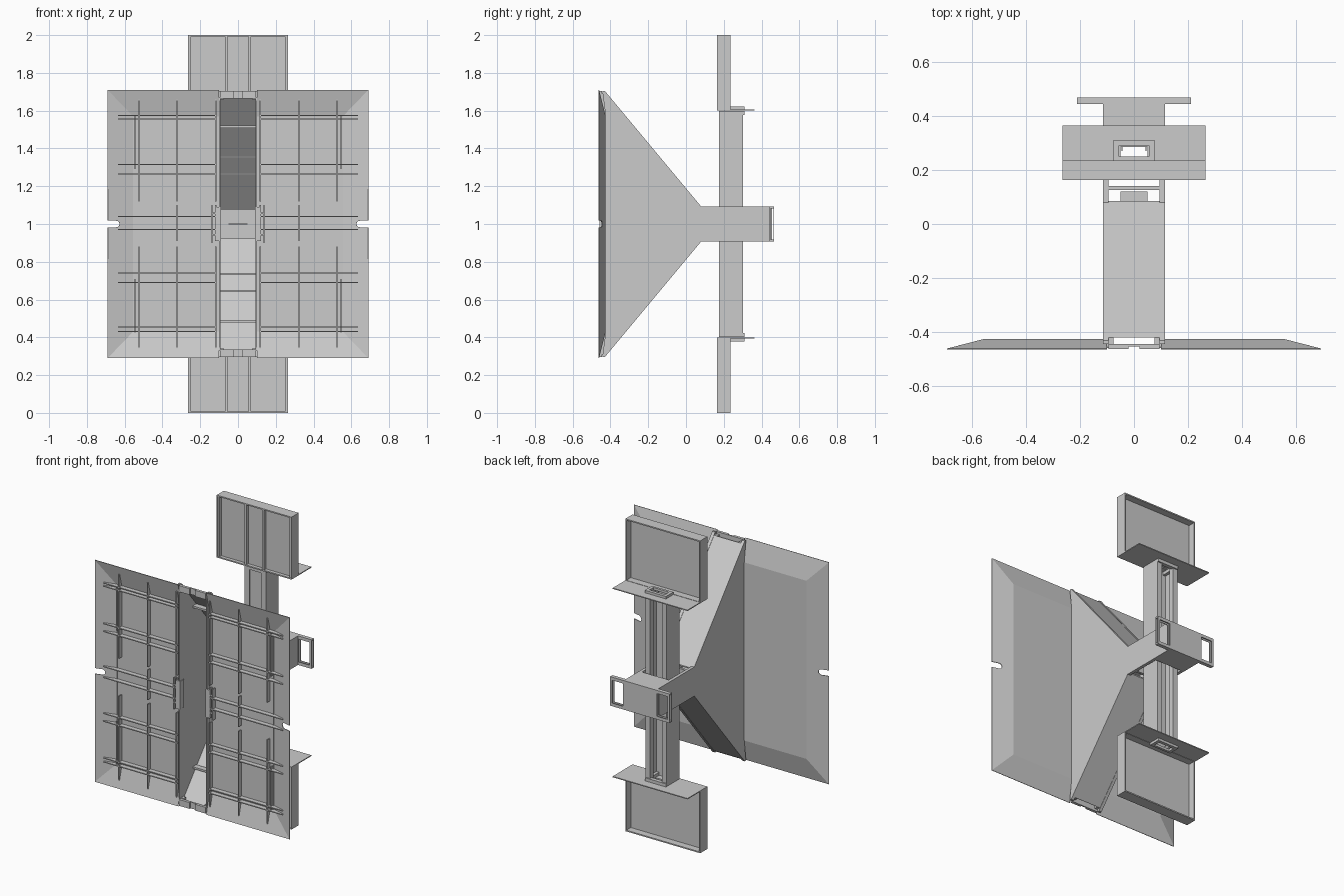
import bpy, bmesh, math
from mathutils import Vector

if "Cube" in bpy.data.objects:
    bpy.data.objects.remove(bpy.data.objects["Cube"])


def make(name, bm, thick=0, mirror=False):
    """Turn a bmesh into an object, optionally thickened and mirrored across x."""
    bmesh.ops.recalc_face_normals(bm, faces=bm.faces)
    me = bpy.data.meshes.new(name)
    bm.to_mesh(me)
    bm.free()
    ob = bpy.data.objects.new(name, me)
    bpy.context.collection.objects.link(ob)
    if thick:
        m = ob.modifiers.new("thickness", 'SOLIDIFY')
        m.thickness = thick
        m.offset = 0
    if mirror:
        m = ob.modifiers.new("mirror", 'MIRROR')
        m.use_mirror_merge = False
    return ob


def add_box(bm, x0, x1, y0, y1, z0, z1):
    vs = bmesh.ops.create_cube(bm, size=1)["verts"]
    for v in vs:
        v.co = Vector((x1 if v.co.x > 0 else x0, y1 if v.co.y > 0 else y0, z1 if v.co.z > 0 else z0))


def boxes(name, items, mirror=False, both=False):
    """Boxes as one object; both=True repeats them upside down about z = 1."""
    bm = bmesh.new()
    for b in items:
        add_box(bm, *b)
        if both:
            add_box(bm, *b[:4], 2 - b[5], 2 - b[4])
    return make(name, bm, mirror=mirror)


def add_prism(bm, pts, offset):
    """Extrude a closed outline of 3D points along offset."""
    f = bm.faces.new([bm.verts.new(p) for p in pts])
    r = bmesh.ops.extrude_face_region(bm, geom=[f])
    bmesh.ops.translate(bm, vec=offset, verts=[v for v in r["geom"] if isinstance(v, bmesh.types.BMVert)])


def ring(x0, x1, y0, y1, hx0, hx1, hy0, hy1, z0, z1):
    """Four boxes forming a flat plate with a rectangular hole."""
    return [(x0, x1, y0, hy0, z0, z1), (x0, x1, hy1, y1, z0, z1),
            (x0, hx0, hy0, hy1, z0, z1), (hx1, x1, hy0, hy1, z0, z1)]


# Shallow front pan: flat back, sloped borders, rounded side notch
RIM, BACK = -0.462, -0.427
XI, XO, ZI, ZO, SLOT = 0.555, 0.69, 0.57, 0.71, 0.1


def slope_y(x):
    return RIM + (BACK - RIM) * (XO - x) / (XO - XI)


bm = bmesh.new()
add = lambda pts: bm.faces.new([bm.verts.new((x, y, 1 + z)) for x, y, z in pts])
add([(SLOT, BACK, -ZI), (XI, BACK, -ZI), (XI, BACK, ZI), (SLOT, BACK, ZI)])
for s in (-1, 1):
    add([(SLOT, BACK, s * ZI), (XI, BACK, s * ZI), (XO, RIM, s * ZO), (SLOT, RIM, s * ZO)])
notch = [(XO, -0.018)] + [(0.645 - 0.018 * math.cos(a), 0.018 * math.sin(a))
                          for a in [math.radians(-90 + 30 * i) for i in range(7)]] + [(XO, 0.018)]
edge = [(XO, -ZO)] + notch + [(XO, ZO), (XI, ZI), (XI, -ZI)]
add([(x, slope_y(x), z) for x, z in edge])
bmesh.ops.remove_doubles(bm, verts=bm.verts, dist=0.0005)
make("front_pan", bm, 0.004, True)

# Horizontal rib pairs, pointed to follow the sloped border
bm = bmesh.new()
for z in (1.575, 1.555, 1.315, 1.265, 1.04, 0.97, 0.74, 0.69, 0.455, 0.43):
    add_prism(bm, [(x, y, z - 0.003) for x, y in
                   [(0.11, -0.458), (0.635, -0.458), (0.635, -0.449), (XI, -0.429), (0.11, -0.429)]],
              (0, 0, 0.006))
make("horizontal_ribs", bm, mirror=True)

# Vertical ribs in three lengths with small gaps
bm = bmesh.new()
for x in (0.118, 0.322, 0.525):
    for s in (-1, 1):
        add_prism(bm, [(x - 0.003, y, 1 + s * z) for y, z in
                       [(-0.458, 0.12), (-0.458, 0.66), (-0.45, 0.66), (-0.429, ZI), (-0.429, 0.12)]],
                  (0.006, 0, 0))
    if x < 0.5:
        add_box(bm, x - 0.003, x + 0.003, -0.458, -0.429, 0.91, 1.1)
make("vertical_ribs", bm, mirror=True)

# Small edge and centre brackets inside the pan
boxes("pan_edge_strips", [(0.543, 0.549, -0.45, -0.429, 1.29, 1.575),
                          (0.553, 0.556, -0.435, -0.425, 1.0, 1.57)], True, True)
boxes("centre_brackets", [(0.09, 0.115, -0.458, -0.42, 0.91, 1.09),
                          (0.115, 0.14, -0.455, -0.447, 0.94, 0.948),
                          (0.115, 0.14, -0.455, -0.447, 1.052, 1.06),
                          (0.134, 0.14, -0.458, -0.429, 0.9, 1.1)], True)
boxes("slot_rails", [(0.093, 0.101, -0.458, -0.425, 1.09, 1.67)], True, True)
boxes("slot_end_brackets", [(-0.095, -0.02, -0.462, -0.444, 1.665, 1.705),
                            (0.02, 0.095, -0.462, -0.444, 1.665, 1.705),
                            (-0.02, 0.02, -0.452, -0.444, 1.665, 1.705),
                            (-0.095, -0.075, -0.444, -0.42, 1.66, 1.69),
                            (0.075, 0.095, -0.444, -0.42, 1.66, 1.69)], both=True)

# Tapered support: triangular side walls running into the straight beam
bm = bmesh.new()
half = [(-0.425, 0.57), (-0.443, 0.705), (-0.43, 0.705), (0.08, 0.093), (0.455, 0.093)]
prof = half + [(y, -z) for y, z in reversed(half)]
add_prism(bm, [(0.095, y, 1 + z) for y, z in prof], (0.02, 0, 0))
make("support_side_walls", bm, mirror=True)

# Sloped covers above and below, with inner cross rungs
bm = bmesh.new()
for s in (-1, 1):
    add_prism(bm, [(-0.095, y, 1 + s * z) for y, z in
                   [(-0.42, 0.69), (0.085, 0.084), (0.085, 0.076), (-0.42, 0.682)]], (0.19, 0, 0))
make("sloped_covers", bm)
rungs = []
for z in (1.515, 1.355, 1.265):
    y = 0.08 - (z - 1.093) * 0.51 / 0.612
    rungs.append((-0.095, 0.095, y - 0.05, y - 0.015, z - 0.006, z + 0.006))
boxes("cross_rungs", rungs, both=True)
boxes("beam_cross_plates", [(-0.095, 0.095, 0.125, 0.14, 0.91, 1.09),
                            (-0.05, 0.05, -0.1, 0.12, 0.997, 1.003)])
boxes("beam_end_covers", [(-0.095, 0.095, 0.31, 0.445, 1.085, 1.093)], both=True)

# Hollow cross handle at the back with a window at each end
parts = [(-0.21, 0.21, 0.443, 0.467, 1.083, 1.093), (-0.21, 0.21, 0.443, 0.467, 0.907, 0.917)]
for y in (0.443, 0.463):
    parts.append((-0.12, 0.12, y, y + 0.004, 0.917, 1.083))
    for s in (-1, 1):
        a, b = sorted((s * 0.196, s * 0.21))
        parts.append((a, b, y, y + 0.004, 0.917, 1.083))
        a, b = sorted((s * 0.12, s * 0.2))
        parts += [(a, b, y, y + 0.004, 1.073, 1.083), (a, b, y, y + 0.004, 0.917, 0.927)]
boxes("rear_handle", parts)

# Upright column: two channels joined by a web
boxes("column_channels", [(0.069, 0.075, 0.175, 0.302, 0.41, 1.59),
                          (0.042, 0.069, 0.296, 0.302, 0.41, 1.59),
                          (0.042, 0.069, 0.175, 0.181, 0.41, 1.59),
                          (0.042, 0.046, 0.27, 0.296, 0.41, 1.59)], True)
boxes("column_web", [(-0.069, 0.069, 0.195, 0.201, 0.41, 1.59)])

# Column end collars and the shelf plates they carry
boxes("column_collars", ring(-0.075, 0.075, 0.175, 0.31, -0.05, 0.05, 0.2, 0.285, 1.578, 1.598)
      + ring(-0.075, 0.075, 0.235, 0.31, -0.055, 0.055, 0.25, 0.29, 1.606, 1.622), both=True)
boxes("shelf_plates", ring(-0.265, 0.265, 0.165, 0.363, -0.05, 0.05, 0.2, 0.285, 1.6, 1.606), both=True)

# Upper and lower end trays: rim walls, recessed sheet and two front ribs
X, Y0, Y1 = 0.265, 0.163, 0.235
boxes("end_trays", [(-X, X, Y0, Y1, 1.992, 2.0), (-X, X, Y0, Y1, 1.6, 1.608),
                    (-X, -X + 0.007, Y0, Y1, 1.608, 1.992), (X - 0.007, X, Y0, Y1, 1.608, 1.992),
                    (-X + 0.007, X - 0.007, 0.185, 0.19, 1.608, 1.992)], both=True)
boxes("end_tray_ribs", [(0.056, 0.07, 0.165, 0.186, 1.608, 1.992),
                        (0.248, 0.258, 0.167, 0.186, 1.608, 1.992)], True, True)
